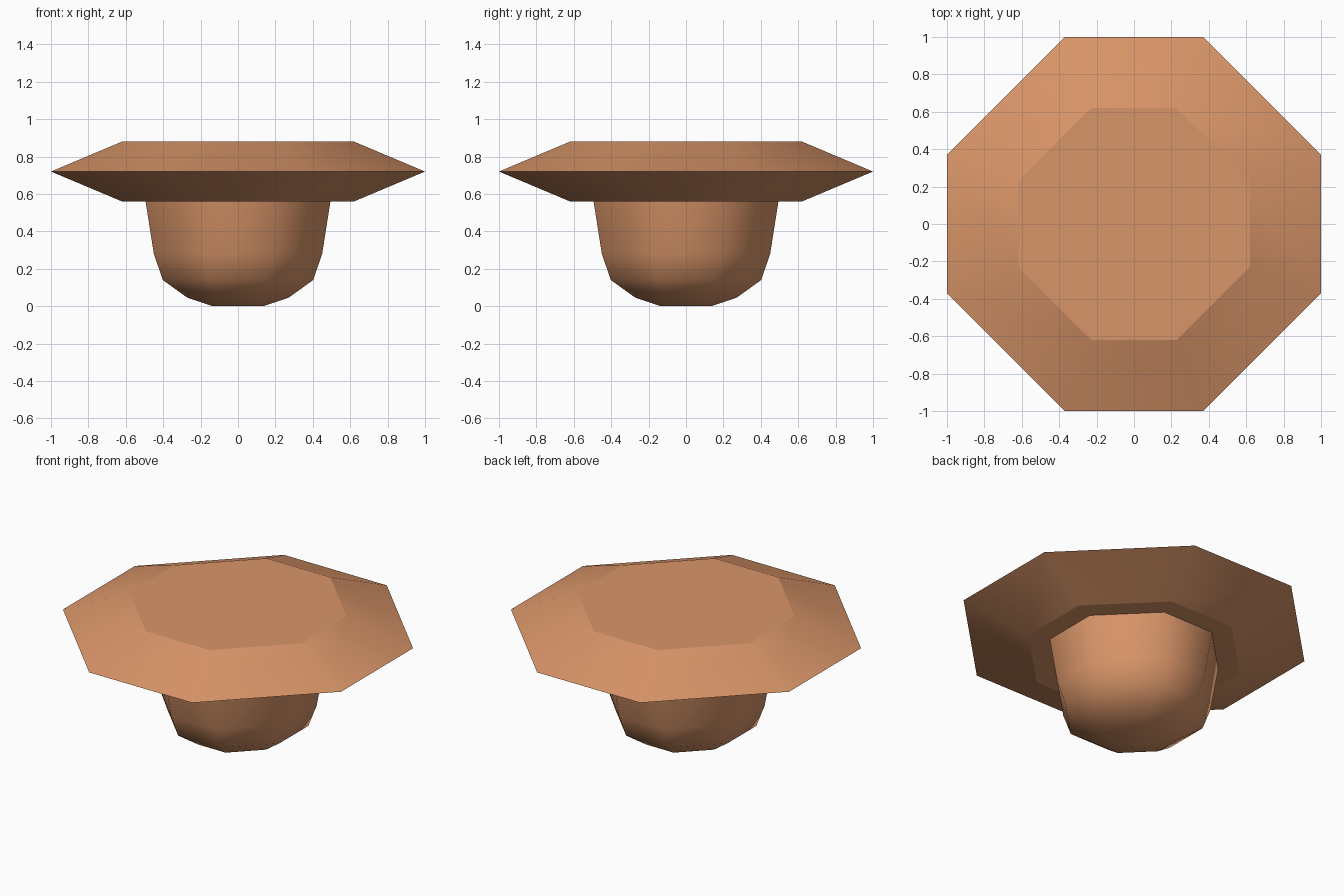
import bpy

if "Cube" in bpy.data.objects:
    bpy.data.objects.remove(bpy.data.objects["Cube"])

clay = bpy.data.materials.new("terracotta")
clay.diffuse_color = (0.69, 0.30, 0.14, 1.0)
clay.use_nodes = True
clay.node_tree.nodes["Principled BSDF"].inputs["Base Color"].default_value = clay.diffuse_color

# Slightly uneven octagon of unit half-width, used by every ring
H = 0.37
OCTAGON = [(1, -H), (1, H), (H, 1), (-H, 1), (-1, H), (-1, -H), (-H, -1), (H, -1)]


def stacked_rings(name, profile, sharp_rings):
    """Solid of octagonal rings (half-width, height), capped at both ends."""
    n = len(OCTAGON)
    verts = [(x * r, y * r, z) for r, z in profile for x, y in OCTAGON]
    faces = [tuple(reversed(range(n)))]
    for k in range(len(profile) - 1):
        for i in range(n):
            j = (i + 1) % n
            faces.append((k * n + i, k * n + j, (k + 1) * n + j, (k + 1) * n + i))
    top = (len(profile) - 1) * n
    faces.append(tuple(range(top, top + n)))
    mesh = bpy.data.meshes.new(name)
    mesh.from_pydata(verts, [], faces)
    mesh.update()
    for p in mesh.polygons:
        p.use_smooth = True
    # Horizontal edges stay crisp where wanted
    for e in mesh.edges:
        a, b = e.vertices
        if a // n == b // n and a // n in sharp_rings:
            e.use_edge_sharp = True
    mesh.materials.append(clay)
    obj = bpy.data.objects.new(name, mesh)
    bpy.context.collection.objects.link(obj)
    return obj


# Rounded stem
stacked_rings("stem", [(0.135, 0.0), (0.27, 0.045), (0.402, 0.14),
                       (0.45, 0.28), (0.495, 0.565)], {4})

# Wide bevelled cap
stacked_rings("cap", [(0.62, 0.56), (1.0, 0.72), (0.62, 0.88)], {0, 1, 2})
